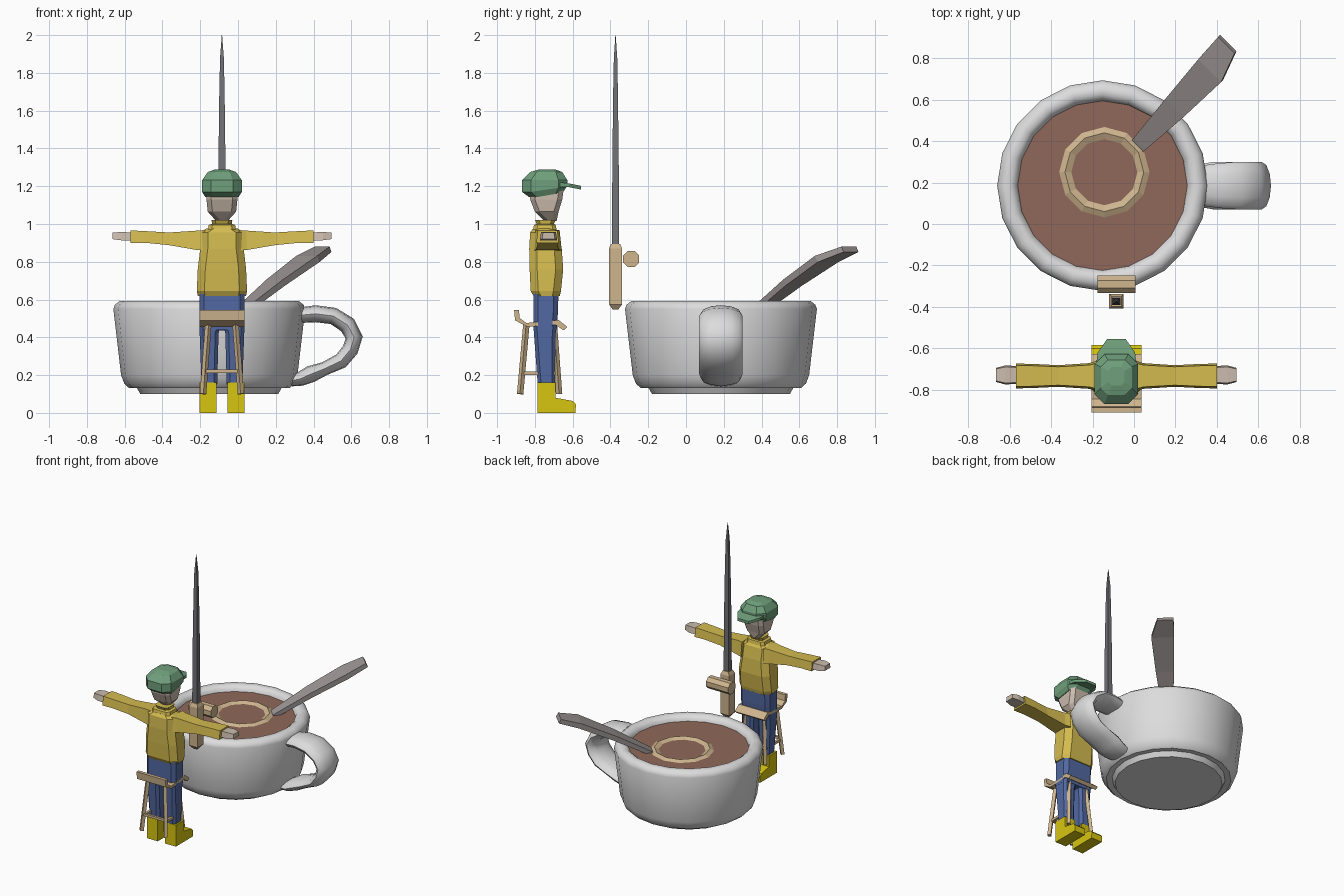
import bpy, bmesh, math
from mathutils import Vector

if "Cube" in bpy.data.objects:
    bpy.data.objects.remove(bpy.data.objects["Cube"])

MX, MY = -0.085, -0.745      # figure axis
CX, CY = -0.152, 0.185       # cup axis


def mat(name, r, g, b):
    m = bpy.data.materials.new(name)
    m.diffuse_color = (r, g, b, 1)
    m.use_nodes = True
    m.node_tree.nodes["Principled BSDF"].inputs["Base Color"].default_value = m.diffuse_color
    return m


WHITE = mat("white_china", 0.72, 0.72, 0.72)
BROWN = mat("coffee_brown", 0.28, 0.14, 0.10)
TAN = mat("tan_wood", 0.62, 0.46, 0.27)
SPOON = mat("warm_grey", 0.34, 0.30, 0.30)
STEEL = mat("dark_steel", 0.17, 0.17, 0.18)
YELLOW = mat("shirt_yellow", 0.66, 0.50, 0.08)
BOOT = mat("boot_yellow", 0.68, 0.56, 0.005)
GREEN = mat("cap_green", 0.16, 0.35, 0.20)
BLUE = mat("trouser_blue", 0.085, 0.14, 0.36)
SKIN = mat("skin", 0.60, 0.50, 0.42)


def loft(name, rings, material, smooth=None, caps=True, closed=False):
    """Skin a list of equal-length point rings."""
    bm = bmesh.new()
    vs = [[bm.verts.new(p) for p in r] for r in rings]
    n = len(vs[0])
    pairs = list(zip(vs, vs[1:])) + ([(vs[-1], vs[0])] if closed else [])
    for a, b in pairs:
        for i in range(n):
            j = (i + 1) % n
            bm.faces.new((a[i], a[j], b[j], b[i]))
    if caps and not closed:
        bm.faces.new(vs[0])
        bm.faces.new(vs[-1])
    bmesh.ops.remove_doubles(bm, verts=bm.verts, dist=1e-5)
    bmesh.ops.recalc_face_normals(bm, faces=bm.faces)
    me = bpy.data.meshes.new(name)
    bm.to_mesh(me)
    bm.free()
    me.materials.append(material)
    ob = bpy.data.objects.new(name, me)
    bpy.context.collection.objects.link(ob)
    if smooth:
        bpy.ops.object.select_all(action='DESELECT')
        ob.select_set(True)
        bpy.context.view_layer.objects.active = ob
        bpy.ops.object.shade_smooth_by_angle(angle=math.radians(smooth))
    return ob


def circle(cx, cy, r, z, n):
    return [(cx + r * math.sin(math.tau * i / n), cy + r * math.cos(math.tau * i / n), z)
            for i in range(n)]


def box_ring(x0, x1, y0, y1, z, c=0.0):
    """Horizontal rectangle, with corners cut by c."""
    if c == 0:
        return [(x0, y0, z), (x1, y0, z), (x1, y1, z), (x0, y1, z)]
    return [(x0 + c, y0, z), (x1 - c, y0, z), (x1, y0 + c, z), (x1, y1 - c, z),
            (x1 - c, y1, z), (x0 + c, y1, z), (x0, y1 - c, z), (x0, y0 + c, z)]


def side_prism(name, profile, x0, x1, material):
    """Extrude a (y, z) profile along x."""
    return loft(name, [[(x, y, z) for y, z in profile] for x in (x0, x1)], material)


def bar(name, a, b, w, material):
    """Square bar between two points."""
    a, b = Vector(a), Vector(b)
    q = (b - a).to_track_quat('Z', 'Y')
    sq = [Vector((sx * w, sy * w, 0)) for sx, sy in ((-1, -1), (1, -1), (1, 1), (-1, 1))]
    return loft(name, [[p + q @ s for s in sq] for p in (a, b)], material)


# --- cup, coffee and cream ring ---
cup = [(0.365, 0.10), (0.385, 0.135), (0.425, 0.132), (0.45, 0.155), (0.467, 0.20),
       (0.508, 0.55), (0.50, 0.572), (0.475, 0.592), (0.44, 0.592), (0.415, 0.572),
       (0.408, 0.545), (0.40, 0.50)]
loft("cup", [circle(CX, CY, r, z, 20) for r, z in cup], WHITE, smooth=40)
loft("coffee", [circle(CX, CY, 0.409, z, 20) for z in (0.53, 0.552)], BROWN)
ring = [(0.222, 0.55), (0.19, 0.566), (0.155, 0.55)]
loft("cream_ring", [circle(-0.143, 0.25, r, z, 12) for r, z in ring], TAN, caps=False)

# --- cup handle: flat oval swept along a hook (x, z, half width, half thickness) ---
path = [(0.31, 0.515, .095, .04), (0.41, 0.525, .108, .045), (0.505, 0.513, .115, .045),
        (0.58, 0.465, .115, .047), (0.615, 0.40, .115, .046), (0.595, 0.335, .115, .043),
        (0.545, 0.275, .115, .042), (0.46, 0.235, .115, .036), (0.385, 0.205, .115, .045),
        (0.33, 0.18, .105, .038), (0.28, 0.17, .09, .03)]
rings = []
for i, (x, z, w, t) in enumerate(path):
    p, q = path[max(i - 1, 0)], path[min(i + 1, len(path) - 1)]
    d = Vector((q[0] - p[0], q[1] - p[1])).normalized()
    rings.append([(x - d.y * t * math.cos(a), CY + w * math.sin(a), z + d.x * t * math.cos(a))
                  for a in (math.tau * k / 12 for k in range(12))])
loft("cup_handle", rings, WHITE, smooth=60)

# --- spoon handle: centre point, half width, half thickness ---
side = Vector((0.70, -0.70, 0)).normalized()
up = Vector((-0.3, -0.34, 0.85)).normalized()
rings = []
for c, w, t in (((0.0, 0.355, 0.52), .037, .014), ((0.03, 0.39, 0.55), .04, .015),
                ((0.20, 0.565, 0.69), .062, .018), ((0.37, 0.745, 0.815), .078, .019),
                ((0.45, 0.868, 0.866), .056, .016)):
    c = Vector(c)
    rings.append([c + side * w * a + up * t * b for a, b in ((-1, -1), (1, -1), (1, 1), (-1, 1))])
loft("spoon", rings, SPOON)

# --- blade, grip and round cross guard ---
BY = -0.373
loft("blade", [box_ring(MX - w, MX + w, BY - w * .9, BY + w * .9, z) for w, z in
               ((.021, 0.87), (.019, 1.3), (.014, 1.7), (.010, 1.88), (.001, 2.0))], STEEL)
loft("grip", [box_ring(MX - w, MX + w, BY - w, BY + w, z) for w, z in
              ((.015, 0.548), (.035, 0.575), (.035, 0.87), (.024, 0.895))], TAN)
octagon = [(-0.29 + .046 * math.cos(math.tau * (i + .5) / 8),
            0.815 + .046 * math.sin(math.tau * (i + .5) / 8)) for i in range(8)]
side_prism("cross_guard", octagon, MX - 0.092, MX + 0.092, TAN)

# --- paired parts: boots, trouser legs, arms, hands, stool legs ---
boot = [(-0.787, 0), (-0.585, 0), (-0.583, 0.045), (-0.60, 0.063), (-0.69, 0.08),
        (-0.69, 0.16), (-0.787, 0.16)]
arm = [(.09, .075, .860, .968), (.13, .062, .862, .965), (.28, .052, .888, .955),
       (.40, .058, .900, .962), (.485, .060, .900, .966)]
hand = [(.48, .043, .912, .955), (.535, .046, .914, .958), (.58, .034, .920, .954)]


def along_x(s, sections, yc):
    return [[(MX + s * x, yc - w, z0), (MX + s * x, yc + w, z0),
             (MX + s * x, yc + w * .85, z1), (MX + s * x, yc - w * .85, z1)]
            for x, w, z0, z1 in sections]


for s, n in ((-1, "left"), (1, "right")):
    side_prism(n + "_boot", boot, MX + s * 0.03, MX + s * 0.12, BOOT)
    rings = []
    for a, b, y0, y1, z in ((.025, .108, -.785, -.692, .15), (.018, .118, -.805, -.69, .42),
                            (.008, .12, -.808, -.685, .46)):
        rings.append(box_ring(MX + min(s * a, s * b), MX + max(s * a, s * b), y0, y1, z, .018))
    loft(n + "_trouser_leg", rings, BLUE)
    loft(n + "_arm", along_x(s, arm, -0.733), YELLOW)
    loft(n + "_hand", along_x(s, hand, -0.728), SKIN)
    bar(n + "_back_stool_leg", (MX + s * .072, -.845, .47), (MX + s * .1, -.878, .10), .012, TAN)
    bar(n + "_front_stool_leg", (MX + s * .072, -.70, .475), (MX + s * .1, -.672, .10), .012, TAN)
    bar(n + "_stool_side_rail", (MX + s * .09, -.868, .21), (MX + s * .09, -.68, .21), .009, TAN)
bar("stool_back_rail", (MX - .092, -.868, .22), (MX + .092, -.868, .22), .009, TAN)

# --- hips, shirt and collar ---
loft("hips", [box_ring(MX - .12, MX + .12, -.808, y1, z, .025) for y1, z in
              ((-.685, .44), (-.678, .53), (-.675, .64))], BLUE)
shirt = [(.128, -.808, -.668, .62), (.133, -.822, -.662, .645), (.128, -.828, -.65, .76),
         (.115, -.83, -.658, .87), (.115, -.825, -.675, .955), (.085, -.81, -.69, .975)]
loft("shirt", [box_ring(MX - w, MX + w, y0, y1, z, .04) for w, y0, y1, z in shirt], YELLOW)
collar = [(.075, -.81, -.685, .97), (.07, -.805, -.69, .995), (.052, -.79, -.70, 1.0),
          (.055, -.80, -.69, 1.022)]
loft("collar", [box_ring(MX - w, MX + w, y0, y1, z, .02) for w, y0, y1, z in collar], YELLOW)

# --- head and cap ---
head = [(.03, -.75, -.685, 1.015), (.075, -.80, -.675, 1.065), (.082, -.825, -.655, 1.13),
        (.082, -.83, -.645, 1.2)]
loft("head", [box_ring(MX - w, MX + w, y0, y1, z, .025) for w, y0, y1, z in head], SKIN)
cap = [(.088, -.83, -.65, 1.142), (.105, -.868, -.628, 1.17), (.105, -.868, -.628, 1.232),
       (.075, -.825, -.655, 1.275), (.04, -.78, -.69, 1.288)]
crown = loft("cap", [box_ring(MX - w, MX + w, y0, y1, z, w * .45) for w, y0, y1, z in cap], GREEN)
for v in crown.data.vertices:          # lift the cap edge at the brow
    if v.co.z < 1.18:
        v.co.z += max(0, v.co.y + .76) * .25
brim = [(.098, -.68, 1.198, 1.222), (.09, -.62, 1.195, 1.215), (.045, -.555, 1.182, 1.202)]
loft("cap_brim", [[(MX - w, y, a), (MX + w, y, a), (MX + w, y, b), (MX - w, y, b)]
                  for w, y, a, b in brim], GREEN)

# --- bent stool seat ---
seat = [(-.91, .545), (-.885, .545), (-.88, .502), (-.845, .476), (-.675, .492), (-.628, .455),
        (-.648, .437), (-.69, .466), (-.84, .456), (-.905, .49)]
side_prism("stool_seat", seat, MX - .12, MX + .12, TAN)
